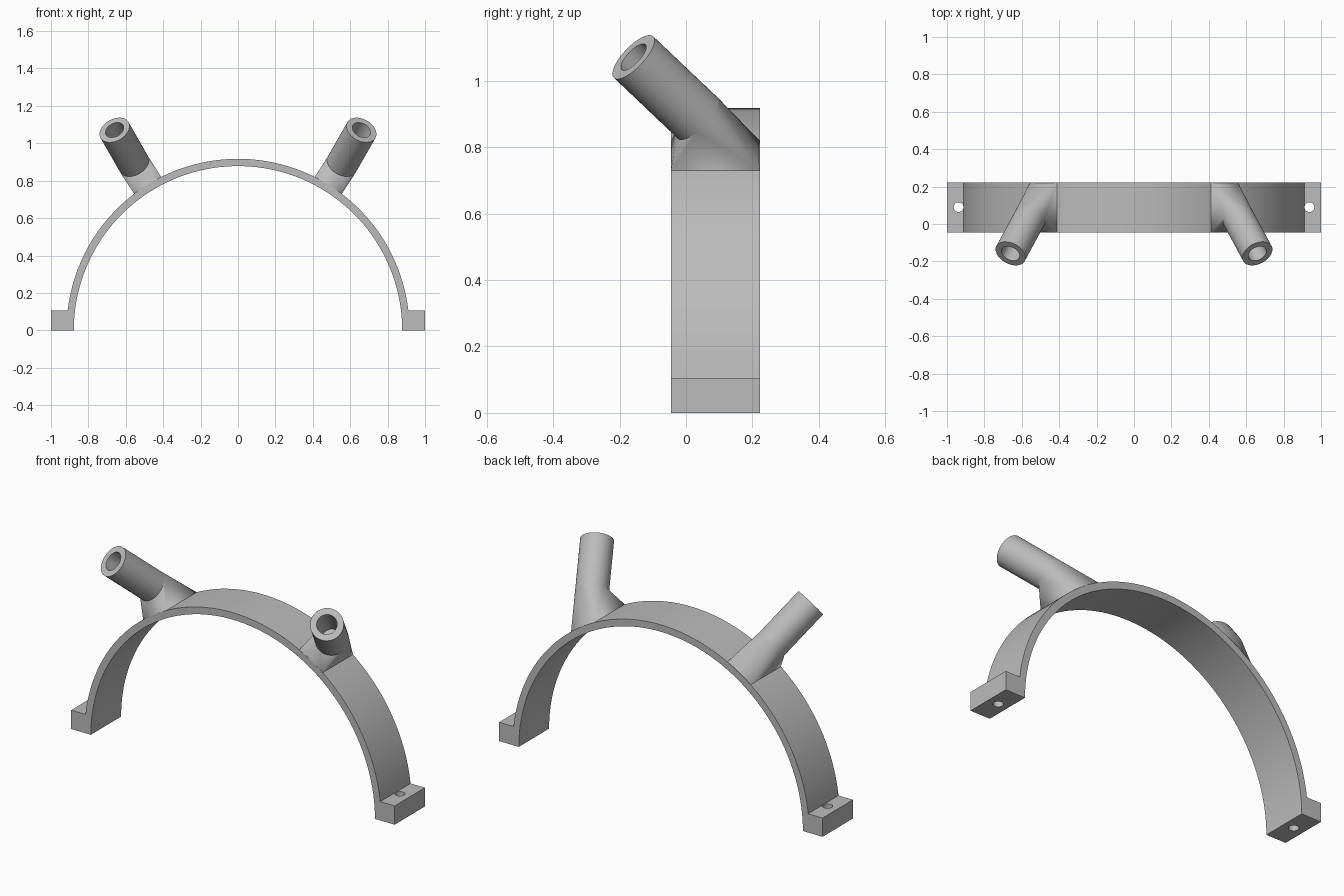
import bpy, bmesh, math
from mathutils import Vector

cube = bpy.data.objects.get("Cube")
if cube:
    bpy.data.objects.remove(cube, do_unlink=True)

FRONT, BACK = -0.045, 0.222
R_OUT, R_IN = 0.917, 0.878
FOOT_H = 0.105

grey = bpy.data.materials.new("plain grey")
grey.use_nodes = True
colour = (0.5, 0.5, 0.5, 1)
grey.diffuse_color = colour
grey.node_tree.nodes["Principled BSDF"].inputs["Base Color"].default_value = colour


def finish(name, bm):
    bmesh.ops.recalc_face_normals(bm, faces=bm.faces)
    mesh = bpy.data.meshes.new(name)
    bm.to_mesh(mesh)
    bm.free()
    mesh.materials.append(grey)
    obj = bpy.data.objects.new(name, mesh)
    bpy.context.collection.objects.link(obj)
    return obj


def activate(obj):
    bpy.ops.object.select_all(action='DESELECT')
    obj.select_set(True)
    bpy.context.view_layer.objects.active = obj


def smooth(obj):
    activate(obj)
    bpy.ops.object.shade_smooth_by_angle(angle=math.radians(25))


def arc(radius, start, end, steps):
    angles = [start + (end - start) * i / steps for i in range(steps + 1)]
    return [(radius * math.cos(a), radius * math.sin(a)) for a in angles]


# Half-round band with a foot at each end, as one extruded profile
a0 = math.asin(FOOT_H / R_OUT)
profile = [(1, 0), (1, FOOT_H)]
profile += arc(R_OUT, a0, math.pi - a0, 80)
profile += [(-1, FOOT_H), (-1, 0)]
profile += arc(R_IN, math.pi, 0, 80)
bm = bmesh.new()
face = bm.faces.new([bm.verts.new((x, FRONT, z)) for x, z in profile])
ext = bmesh.ops.extrude_face_region(bm, geom=[face])
moved = [v for v in ext["geom"] if isinstance(v, bmesh.types.BMVert)]
bmesh.ops.translate(bm, verts=moved, vec=(0, BACK - FRONT, 0))
band = finish("arch_band", bm)

# Screw holes through the feet
for side in (-1, 1):
    bpy.ops.mesh.primitive_cylinder_add(
        vertices=32, radius=0.026, depth=0.4, location=(side * 0.938, 0.09, 0.05))
    cutter = bpy.context.object
    cutter.hide_render = True
    activate(band)
    mod = band.modifiers.new("screw_hole", 'BOOLEAN')
    mod.operation = 'DIFFERENCE'
    mod.solver = 'EXACT'
    mod.object = cutter
    bpy.ops.object.modifier_apply(modifier=mod.name)
    bpy.data.objects.remove(cutter, do_unlink=True)
smooth(band)


# Slanted sockets: a hollow pipe flaring into a rectangular base on the band
def ring(bm, centre, axis, radius, count=48):
    u = axis.cross(Vector((0, 1, 0))).normalized()
    v = axis.cross(u)
    turns = [2 * math.pi * i / count for i in range(count)]
    return [bm.verts.new(centre + radius * (u * math.cos(t) + v * math.sin(t)))
            for t in turns]


def bridge(bm, a, b):
    for i in range(len(a)):
        j = (i + 1) % len(a)
        bm.faces.new((a[i], a[j], b[j], b[i]))


def socket(name, side):
    axis = Vector((side * 0.365, -0.675, 0.64)).normalized()
    tip = Vector((side * 0.66, -0.158, 1.071))
    root = tip - axis * 0.285

    bm = bmesh.new()
    base = [bm.verts.new((side * x, y, z))
            for x, z in ((0.41, 0.819), (0.555, 0.73)) for y in (FRONT, BACK)]
    bmesh.ops.convex_hull(bm, input=base + ring(bm, root, axis, 0.086))
    flare = finish(name + "_flare", bm)
    smooth(flare)

    bm = bmesh.new()
    rings = [ring(bm, c, axis, r) for c, r in
             ((root, 0.086), (tip, 0.086), (tip, 0.052), (root, 0.052))]
    for i in range(4):
        bridge(bm, rings[i], rings[(i + 1) % 4])
    smooth(finish(name + "_pipe", bm))


socket("left_socket", 1)
socket("right_socket", -1)
